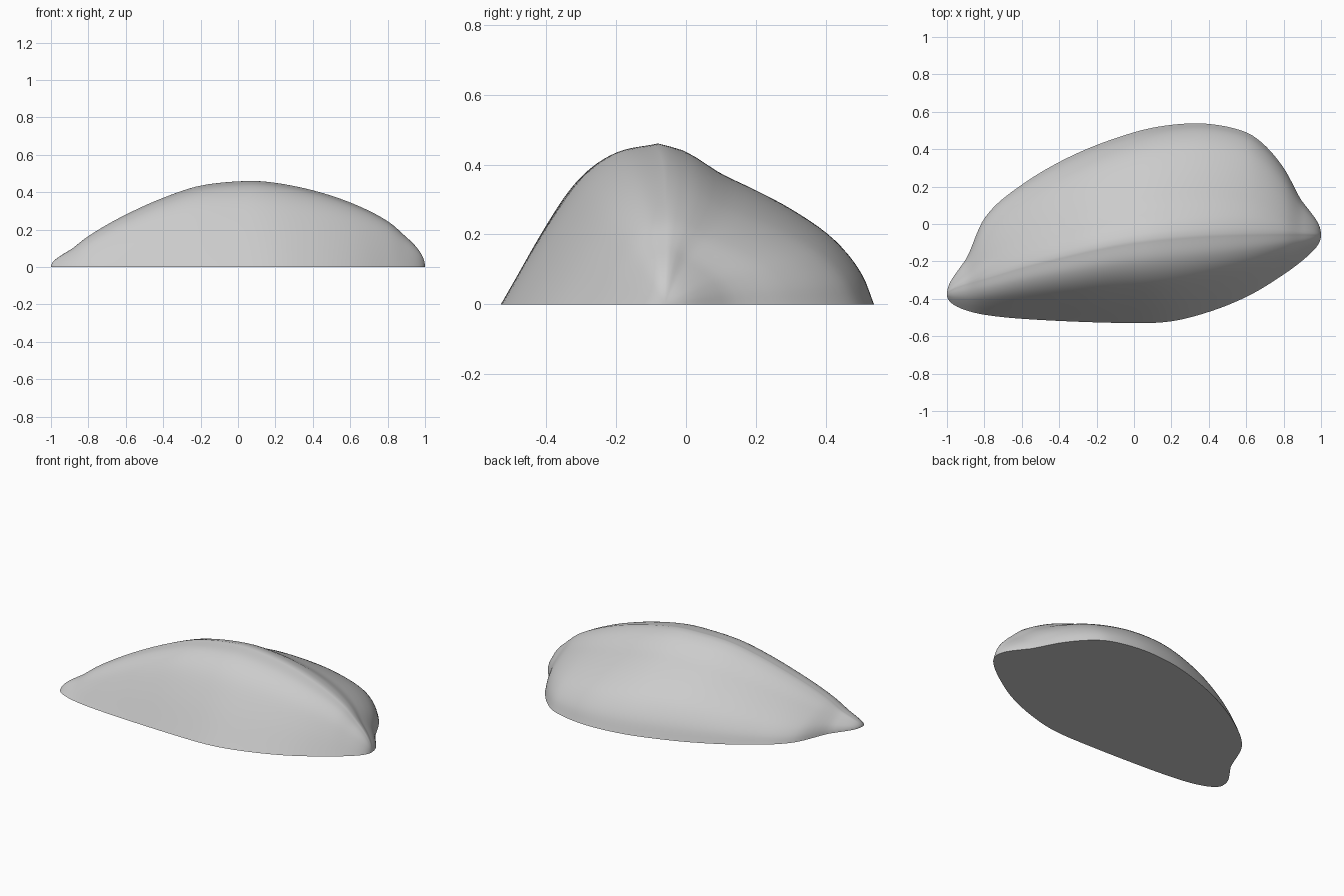
import bpy, bmesh, math

cube = bpy.data.objects.get("Cube")
if cube:
    bpy.data.objects.remove(cube, do_unlink=True)


def curve(points):
    """Smooth Hermite curve through (position, value) points."""
    n = len(points)

    def slope(i):
        a, b = points[max(i - 1, 0)], points[min(i + 1, n - 1)]
        return (b[1] - a[1]) / (b[0] - a[0])

    def value(p):
        i = 0
        while i < n - 2 and p > points[i + 1][0]:
            i += 1
        (p0, v0), (p1, v1) = points[i], points[i + 1]
        h = p1 - p0
        t = (p - p0) / h
        return (v0 * (1 + 2 * t) * (1 - t) ** 2 + h * slope(i) * t * (1 - t) ** 2
                + v1 * t * t * (3 - 2 * t) + h * slope(i + 1) * t * t * (t - 1))
    return value


def by_angle(points):
    """Curve along x, measured in angle so that the tips come out rounded."""
    c = curve([(math.asin(x), v) for x, v in points])
    return lambda x: c(math.asin(x))


# Base outline, crest line and crest height along the length
back_edge = by_angle([(-1, -.38), (-.9, -.19), (-.8, .03), (-.6, .21), (-.3, .38), (0, .49),
                      (.2, .53), (.4, .535), (.6, .49), (.7, .42), (.8, .3), (.9, .12), (1, -.06)])
front_edge = by_angle([(-1, -.38), (-.95, -.44), (-.8, -.485), (-.5, -.513), (0, -.53),
                       (.2, -.52), (.4, -.47), (.6, -.39), (.8, -.27), (.93, -.17), (1, -.06)])
crest_line = by_angle([(-1, -.38), (-.8, -.29), (-.5, -.2), (0, -.09), (.5, -.05), (1, -.06)])
height = by_angle([(-1, 0), (-.9, .09), (-.8, .165), (-.6, .28), (-.4, .37), (-.2, .435),
                   (.05, .46), (.2, .45), (.4, .41), (.6, .345), (.8, .245), (.9, .16), (1, 0)])

# Cross-section: steep front face, rounded crest, long back shoulder
front_rise = curve([(0, 0), (.29, .48), (.51, .78), (.73, .94), (1, 1)])
back_fall = curve([(0, 1), (.13, .95), (.29, .82), (.45, .72), (.61, .61), (.77, .47),
                   (.87, .34), (.95, .18), (1, 0)])

STATIONS, HALF = 96, 28


def section(x):
    f, c, b, h = front_edge(x), crest_line(x), back_edge(x), height(x)
    for i in range(HALF):
        t = i / HALF
        yield x, f + (c - f) * t, h * front_rise(t)
    for i in range(HALF + 1):
        s = math.sin(math.pi / 2 * i / HALF)
        yield x, c + (b - c) * s, h * back_fall(s)


# Stone body, lofted along x
bm = bmesh.new()
rows = []
for k in range(1, STATIONS):
    x = -math.cos(math.pi * k / STATIONS)
    rows.append([bm.verts.new(p) for p in section(x)])
for a, b in zip(rows, rows[1:]):
    for i in range(len(a) - 1):
        bm.faces.new((a[i], b[i], b[i + 1], a[i + 1]))

# Pointed tips
for row, x in ((rows[0], -1), (rows[-1], 1)):
    tip = bm.verts.new((x, crest_line(x), 0))
    for a, b in zip(row, row[1:]):
        bm.faces.new((tip, a, b))

# Flat underside
rim = [e for e in bm.edges if e.is_boundary]
bmesh.ops.contextual_create(bm, geom=rim)
bmesh.ops.recalc_face_normals(bm, faces=bm.faces)

mesh = bpy.data.meshes.new("stone")
bm.to_mesh(mesh)
bm.free()
stone = bpy.data.objects.new("stone", mesh)
bpy.context.collection.objects.link(stone)

# Plain grey stone
grey = bpy.data.materials.new("stone_grey")
grey.use_nodes = True
colour = (.6, .6, .6, 1)
grey.diffuse_color = colour
grey.node_tree.nodes["Principled BSDF"].inputs["Base Color"].default_value = colour
mesh.materials.append(grey)

bpy.context.view_layer.objects.active = stone
stone.select_set(True)
bpy.ops.object.shade_smooth_by_angle(angle=math.radians(40))
